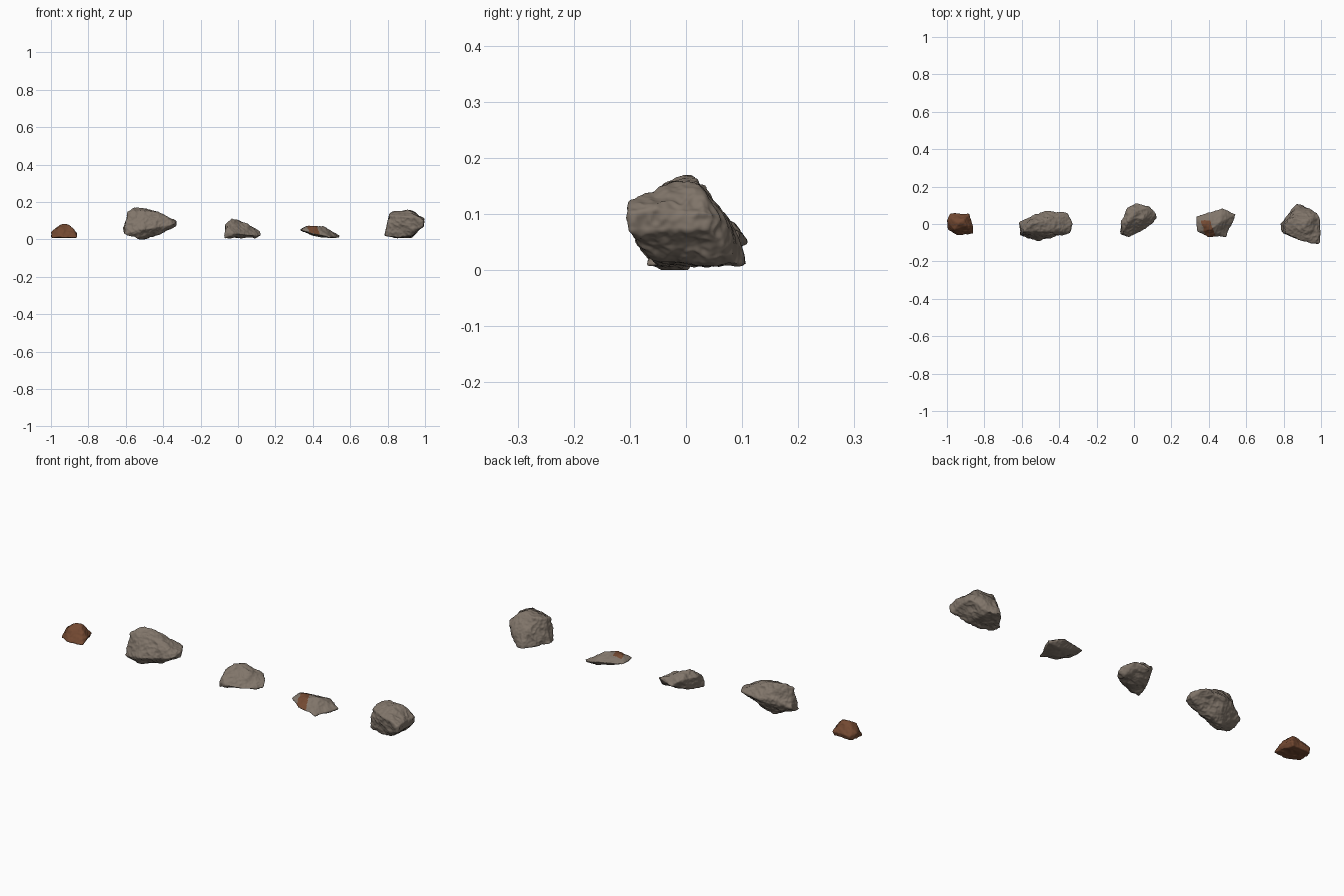
import bpy
import bmesh
from mathutils import Vector, noise

if "Cube" in bpy.data.objects:
    bpy.data.objects.remove(bpy.data.objects["Cube"])


def material(name, color):
    mat = bpy.data.materials.new(name)
    mat.use_nodes = True
    mat.diffuse_color = (*color, 1)
    shader = mat.node_tree.nodes["Principled BSDF"]
    shader.inputs["Base Color"].default_value = (*color, 1)
    shader.inputs["Roughness"].default_value = 0.9
    return mat


stone = material("grey_brown_stone", (0.22, 0.18, 0.145))
rust = material("rust_stone", (0.17, 0.066, 0.031))


def rock(name, center_x, corners, mats, rough=1.0):
    """Hull the corner points (hundredths of a unit), then weather the surface."""
    bm = bmesh.new()
    for x, y, z in corners:
        bm.verts.new((center_x + x / 100, y / 100, z / 100))
    hull = bmesh.ops.convex_hull(bm, input=bm.verts)
    loose = {g for g in hull["geom_interior"] + hull["geom_unused"]
             if isinstance(g, bmesh.types.BMVert)}
    bmesh.ops.delete(bm, geom=list(loose), context="VERTS")
    bmesh.ops.recalc_face_normals(bm, faces=bm.faces)
    mesh = bpy.data.meshes.new(name)
    bm.to_mesh(mesh)
    bm.free()
    obj = bpy.data.objects.new(name, mesh)
    bpy.context.scene.collection.objects.link(obj)

    # Even surface with worn edges
    remesh = obj.modifiers.new("even_surface", "REMESH")
    remesh.mode = "VOXEL"
    remesh.voxel_size = 0.0035
    wear = obj.modifiers.new("worn_edges", "SMOOTH")
    wear.iterations = 3
    graph = bpy.context.evaluated_depsgraph_get()
    worn = bpy.data.meshes.new_from_object(obj.evaluated_get(graph))
    obj.modifiers.clear()
    obj.data = worn
    bpy.data.meshes.remove(mesh)
    worn.name = name

    # Broad dents, chipped ledges and fine grain
    bm = bmesh.new()
    bm.from_mesh(worn)
    bm.normal_update()
    moves = []
    for v in bm.verts:
        dents = noise.noise(v.co * 22) * 0.006
        chips = -abs(noise.noise(v.co * 34 + Vector((3, 7, 1)))) * 0.007 + 0.003
        grain = noise.noise(v.co * 95) * 0.0016
        moves.append(v.normal * (dents + chips + grain) * rough)
    for v, move in zip(bm.verts, moves):
        v.co += move
        v.co.z = max(v.co.z, 0)
    bm.to_mesh(worn)
    bm.free()
    worn.materials.clear()
    for mat in mats:
        worn.materials.append(mat)
    worn.shade_smooth()
    return obj


# Small rust coloured rock
rock("rust_rock", -0.93, [
    (-7, 2, 4), (-5, 5.5, 3), (5, 5.5, 3), (7, -1, 3), (7, -5, 1), (-2, -6, 1),
    (-6, -3, 1), (-7, 2, 1), (-4, 3, 6), (2, 2, 8), (4, -1, 7), (-3, -3, 6),
    (-1, 0, 8), (4, 5, 1), (-5, 5, 1)], [rust], 0.7)

# Long rock with a tapering end
rock("long_rock", -0.48, [
    (-13, -3, 3), (-13, -6, 3), (-11, -4, 15), (-6, 1, 17), (1, 2, 16),
    (-2, -4, 15), (8, -4, 13), (15, 0, 10), (14, -5, 8), (15, 0, 7),
    (12, 6, 10), (-6, -6, 0.5), (-2, 0, 0), (6, -3, 3), (-4, -9, 5),
    (1, 7, 9), (-5, 5, 10), (-13, 1, 6)], [stone])

# Wedge rock with a high left side
rock("wedge_rock", 0.02, [
    (-9, -5, 1), (-9, 1, 8), (-5, 9, 8), (-1, 11, 5), (6, 9.5, 6), (10, 5, 4),
    (10, 3, 2), (4, -3, 2), (-4, -7, 3), (-5, 2, 11), (-2, 6, 10), (-8, -5, 7),
    (3, 3, 8), (-6, -4, 1), (-2, 3, 1), (8, 4, 1), (-7, 3, 2)], [stone])

# Flat rock with a rust stripe
flat_rock = rock("flat_rock", 0.44, [
    (-11, 4, 5), (-4, 5, 5), (3, 8.5, 4), (10.5, 5, 2), (10, 5, 1), (7, -1, 2),
    (5, -7, 1), (-4, -7, 3), (-10.5, -4, 5), (-7, 0, 7), (-3, -3, 7), (2, 1, 7),
    (-4, 0, 2), (4, 0, 1), (4, 5, 1)], [stone, rust], 0.6)
for face in flat_rock.data.polygons:
    x, y, z = face.center
    wobble = noise.noise(face.center * 40) * 0.006
    stripe = abs(x - 0.395 + 0.35 * (y + 0.02) + wobble) < 0.026
    if stripe and y < 0.02 + wobble and face.normal.z > 0.1:
        face.material_index = 1

# Blocky rock with an overhanging side
rock("block_rock", 0.89, [
    (-10.5, 0, 2), (-10, -4, 2), (-6, 6, 2), (-2, 11, 1), (3, 9, 1), (10, 5, 10),
    (10.5, -5, 11), (10, -10, 10), (10, -10, 7), (6, -10, 12), (1, -9, 12),
    (-8, -5, 13), (-8, 0, 14), (-4, 3, 15), (2, -2, 15.5), (4, 2, 15), (0, 6, 11),
    (-1, 9, 6), (10, 4, 7), (4, 0, 2), (-3, -5, 1), (-4, 5, 1), (3, -6, 2),
    (7, -3, 5)], [stone])
